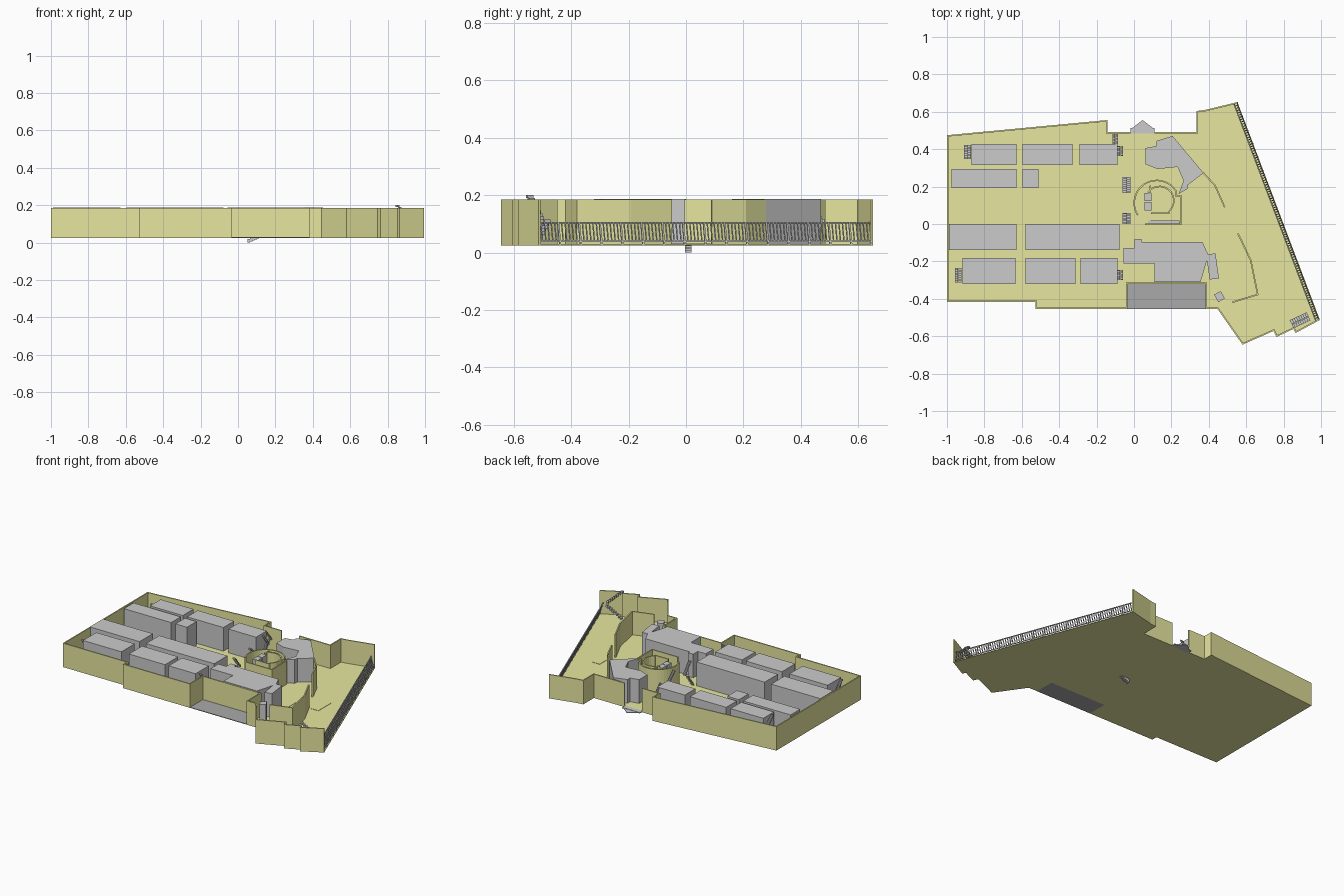
import bpy, bmesh, math
from mathutils import Vector, Matrix

if "Cube" in bpy.data.objects:
    bpy.data.objects.remove(bpy.data.objects["Cube"])

Z0, ZF, ZW = 0.025, 0.029, 0.184   # floor underside, floor top, wall top
ZB = 0.187                         # block top


def material(name, col):
    m = bpy.data.materials.new(name)
    m.diffuse_color = (*col, 1)
    m.use_nodes = True
    m.node_tree.nodes["Principled BSDF"].inputs["Base Color"].default_value = m.diffuse_color
    return m


YELLOW = material("yellow", (0.8, 0.8, 0.35))
DARK = material("dark_grey", (0.4, 0.4, 0.4))
WHITE = material("white", (1, 1, 1))


def finish(name, bm, mat=None):
    bmesh.ops.recalc_face_normals(bm, faces=bm.faces[:])
    me = bpy.data.meshes.new(name)
    bm.to_mesh(me)
    bm.free()
    ob = bpy.data.objects.new(name, me)
    bpy.context.collection.objects.link(ob)
    if mat:
        me.materials.append(mat)
    return ob


def prism(name, pts, z0, z1, mat=None):
    bm = bmesh.new()
    f = bm.faces.new([bm.verts.new((x, y, z0)) for x, y in pts])
    r = bmesh.ops.extrude_face_region(bm, geom=[f], use_keep_orig=True)
    for v in r["geom"]:
        if isinstance(v, bmesh.types.BMVert):
            v.co.z = z1
    return finish(name, bm, mat)


def rect(name, x0, x1, y0, y1, z0, z1, mat=None):
    return prism(name, [(x0, y0), (x1, y0), (x1, y1), (x0, y1)], z0, z1, mat)


def add_box(bm, mtx, size):
    bmesh.ops.create_cube(bm, size=1, matrix=mtx @ Matrix.Diagonal((*size, 1)))


def turned_box(name, cx, cy, sx, sy, deg, z0, z1):
    bm = bmesh.new()
    m = Matrix.Translation((cx, cy, (z0 + z1) / 2)) @ Matrix.Rotation(math.radians(deg), 4, 'Z')
    add_box(bm, m, (sx, sy, z1 - z0))
    return finish(name, bm)


def wall(name, pts, t=0.008, z0=Z0, z1=ZW):
    """Mitred wall; thickness lies on the right of the path direction."""
    P = [Vector(p) for p in pts]
    bm = bmesh.new()
    rings = []
    for i, p in enumerate(P):
        ns = []
        for a, b in ((i - 1, i), (i, i + 1)):
            if a >= 0 and b < len(P):
                d = (P[b] - P[a]).normalized()
                ns.append(Vector((d.y, -d.x)))
        n = sum(ns, Vector((0, 0))).normalized()
        q = p + n * (t / max(0.3, n.dot(ns[0])))
        rings.append([bm.verts.new(c) for c in
                      ((p.x, p.y, z0), (q.x, q.y, z0), (q.x, q.y, z1), (p.x, p.y, z1))])
    for a, b in zip(rings, rings[1:]):
        for k in range(4):
            bm.faces.new((a[k], a[(k + 1) % 4], b[(k + 1) % 4], b[k]))
    bm.faces.new(rings[0])
    bm.faces.new(rings[-1])
    return finish(name, bm, YELLOW)


def arc(cx, cy, r, a0, a1, n):
    return [(cx + r * math.cos(math.radians(a0 + (a1 - a0) * i / n)),
             cy + r * math.sin(math.radians(a0 + (a1 - a0) * i / n))) for i in range(n + 1)]


def stairs(name, cx, cy, length, width, deg, z0=ZF, z1=ZW, n=8):
    """Two opposite flights side by side, running along local x."""
    bm = bmesh.new()
    base = Matrix.Translation((cx, cy, 0)) @ Matrix.Rotation(math.radians(deg), 4, 'Z')
    rise = (z1 - z0) / (2 * n)
    for flight, s in ((0, 1), (1, -1)):
        for i in range(n):
            x = s * (-length / 2 + (i + 0.5) * length / n)
            z = z0 + (flight * n + i + 0.5) * rise
            add_box(bm, base @ Matrix.Translation((x, s * width / 4, z)),
                    (length / n, width * 0.46, rise))
    return finish(name, bm)


# Floor plan, clockwise from the entrance
north_east = [(.11, .492), (.334, .492), (.334, .604), (.38, .61), (.553, .652)]
main_run = [(.994, -.513), (.864, -.583), (.853, -.561), (.762, -.604), (.746, -.572),
            (.58, -.645), (.447, -.455), (.382, -.455), (.382, -.32), (-.035, -.32),
            (-.035, -.455), (-.527, -.455), (-.527, -.417), (-.999, -.417),
            (-.999, .475), (-.142, .556), (-.142, .492), (-.02, .492)]
prism("floor", north_east + main_run, Z0, ZF, YELLOW)
wall("outer_wall_north_east", north_east)
wall("outer_wall_main", main_run)

# Entrance and loading slab
rect("loading_slab", -.035, .382, -.455, -.32, Z0, ZF, DARK)
rect("entrance_mat", -.02, .11, .484, .514, Z0, ZF + .002, WHITE)
prism("entrance_arrow", [(-.008, .514), (.1, .514), (.046, .556)], Z0, ZF)

# Rows of rectangular units
rows = [(.316, .428, [(-.869, -.628), (-.596, -.329), (-.291, -.088)]),
        (.193, .294, [(-.976, -.628), (-.596, -.511)]),
        (-.139, 0, [(-.99, -.628), (-.58, -.078)]),
        (-.321, -.182, [(-.917, -.634), (-.58, -.313), (-.286, -.088)])]
for y0, y1, spans in rows:
    for x0, x1 in spans:
        rect("unit_block", x0, x1, y0, y1, ZF, ZB)

# Irregular units
prism("north_block", [(.061, .406), (.12, .417), (.12, .444), (.206, .471), (.372, .273),
                      (.29, .21), (.285, .187), (.238, .16), (.265, .23), (.233, .305),
                      (.126, .294), (.061, .32)], ZF, ZB)
prism("south_block", [(.003, -.08), (.04, -.08), (.04, -.096), (.366, -.096), (.398, -.166),
                      (.356, -.31), (.11, -.31), (.11, -.21), (-.056, -.21),
                      (-.056, -.128), (.003, -.128)], ZF, ZB)
turned_box("side_block", .42, -.227, .05, .135, 8, ZF, ZB)
turned_box("small_block", .457, -.388, .04, .045, 30, ZF, ZW - .02)

# Round atrium walls
wall("atrium_outer_wall", arc(.122, .112, .125, 212, 32, 20) + [(.228, .155), (.254, .155),
                                                             (.254, -.005), (.06, -.005)])
wall("atrium_inner_wall", arc(.137, .125, .08, 145, -45, 16) + [(.19, .053), (.09, .053)])
wall("atrium_inner_side", [(.082, .165), (.082, .205)])
for y in (.073, .122):
    rect("lift_shaft", .057, .094, y, y + .045, ZF, ZW - .01)

# Free-standing partitions
wall("north_partition", [(.372, .278), (.436, .209), (.489, .091)])
wall("south_partition", [(.559, -.048), (.628, -.193), (.666, -.38), (.527, -.422)])

# Flat floor panels
for x0, x1, y0, y1 in ((.398, .452, -.139, .07), (.575, .63, -.053, .086), (-.05, -.008, .32, .422)):
    rect("floor_panel", x0, x1, y0, y1, ZF, ZF + .002, YELLOW)

# Escalator passing below the floor
bm = bmesh.new()
for i in range(16):
    add_box(bm, Matrix.Translation((.058 + i * .012, .008, .01 + i * .0058)), (.0125, .022, .02))
finish("escalator", bm)

# Stair cores
for cx, cy, ln, w in ((-.89, .384, .075, .04), (-.04, .208, .085, .043), (-.04, .03, .06, .043),
                      (-.073, .39, .055, .03), (-.1, .452, .06, .03),
                      (-.073, -.273, .055, .03), (-.94, -.274, .075, .035)):
    stairs("stairs", cx, cy, ln, w, 90)
stairs("corner_stairs", .888, -.515, .1, .05, 25, ZF, .2)

# Balustrade leaning inward along the slanted side
A, B = Vector((.553, .648, ZF)), Vector((.99, -.511, ZF))
d = (B - A).normalized()
inward = Vector((d.y, -d.x, 0))
up = (Vector((0, 0, .077)) + inward * .02)
h = up.length
up.normalize()
side = d.cross(up)
frame = Matrix((d, side, up)).transposed().to_4x4()
L = (B - A).length
bm = bmesh.new()


def rail_box(u, v, size):
    add_box(bm, Matrix.Translation(A + d * u + up * v) @ frame, size)


sections, per = 16, 6
for i in range(sections * per + 1):
    u = L * i / (sections * per)
    if i % per == 0:
        rail_box(u, h / 2, (.006, .006, h))
    else:
        rail_box(u, h * .55, (.004, .003, h * .8))
rail_box(L / 2, h - .002, (L, .006, .004))
rail_box(L / 2, h * .13, (L, .004, .004))
finish("balustrade", bm)
